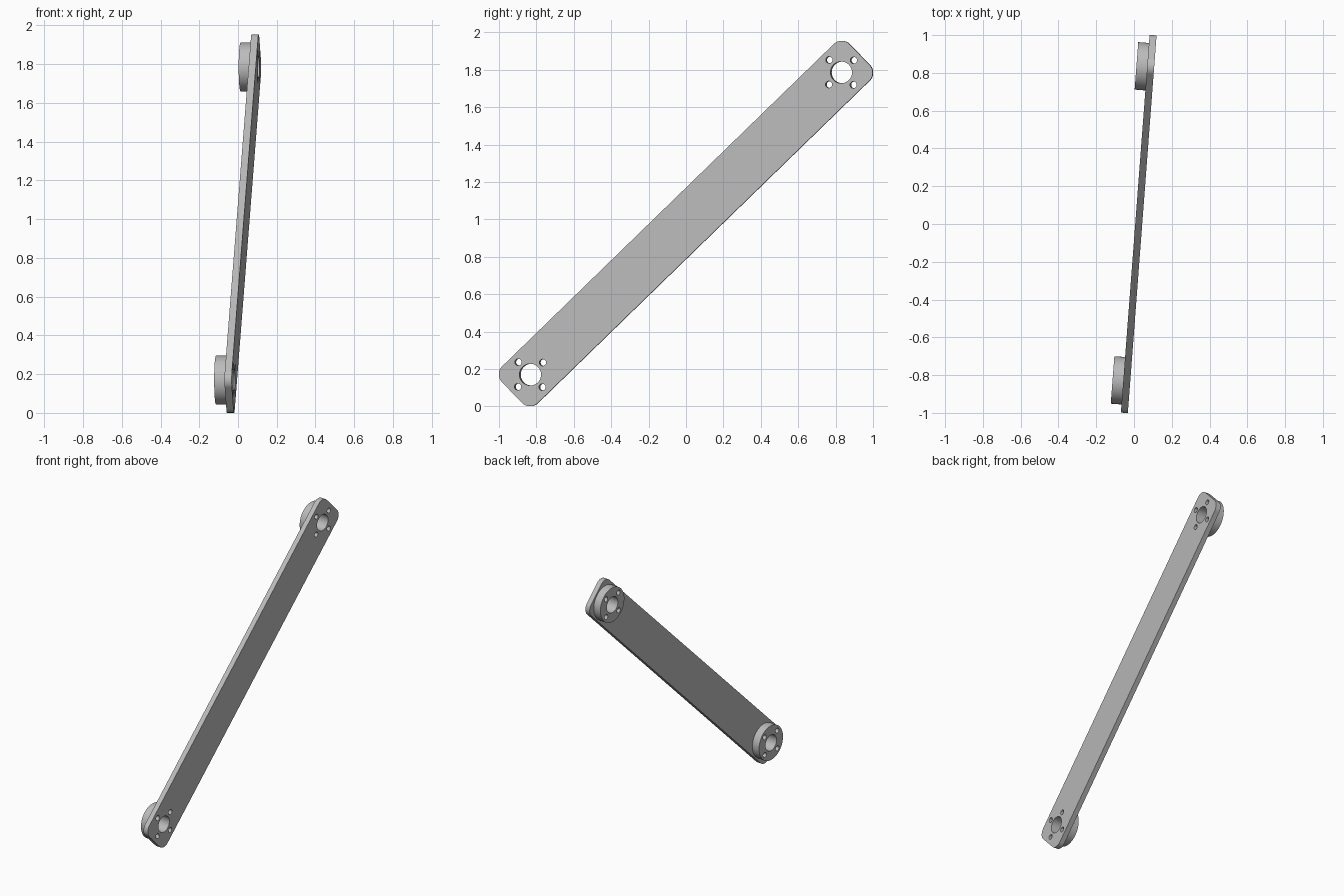
import bpy, bmesh, math
from mathutils import Matrix, Vector

cube = bpy.data.objects.get("Cube")
if cube:
    bpy.data.objects.remove(cube, do_unlink=True)

HALF_SPAN = 1.161     # bar centre to each hub centre
HALF_WIDTH = 0.137
CORNER = 0.06
PLATE = 0.037
HUB_DEPTH = 0.057
HUB_RADIUS = 0.126
BORE = 0.058
BOLT = 0.018
BOLT_CIRCLE = 0.093

grey = bpy.data.materials.new("metal_grey")
grey.use_nodes = True
colour = (0.5, 0.5, 0.5, 1)
grey.diffuse_color = colour
grey.node_tree.nodes["Principled BSDF"].inputs["Base Color"].default_value = colour

# Bar frame: local x runs along the bar, local z is the plate normal
lean = Matrix.Rotation(math.radians(-4.35), 4, 'Z')
slope = math.radians(44.1)
along = Vector((0, math.cos(slope), math.sin(slope)))
normal = Vector((1, 0, 0))
across = normal.cross(along)
axes = Matrix((along, across, normal)).transposed().to_4x4()
FRAME = Matrix.Translation((0.025, 0, 0.9775)) @ lean @ axes


def arc(cx, cy, radius, start, sweep, steps):
    return [(cx + radius * math.cos(start + sweep * i / steps),
             cy + radius * math.sin(start + sweep * i / steps)) for i in range(steps + 1)]


def circle(cx, cy, radius, sides):
    return arc(cx, cy, radius, 0, math.tau, sides)[:-1]


def hub_holes(cx):
    # Central bore with four bolt holes around it
    loops = [circle(cx, 0, BORE, 48)]
    for x, y in circle(cx, 0, BOLT_CIRCLE, 4):
        loops.append(circle(x, y, BOLT, 24))
    return loops


def extruded(name, loops, low, high):
    # Flat outline with holes, thickened between two heights
    curve = bpy.data.curves.new(name + "_profile", 'CURVE')
    curve.dimensions = '2D'
    curve.fill_mode = 'BOTH'
    curve.extrude = (high - low) / 2
    for loop in loops:
        spline = curve.splines.new('POLY')
        spline.points.add(len(loop) - 1)
        for point, (x, y) in zip(spline.points, loop):
            point.co = (x, y, 0, 1)
        spline.use_cyclic_u = True
    helper = bpy.data.objects.new(name + "_profile", curve)
    bpy.context.collection.objects.link(helper)
    graph = bpy.context.evaluated_depsgraph_get()
    mesh = bpy.data.meshes.new_from_object(helper.evaluated_get(graph))
    bpy.data.objects.remove(helper, do_unlink=True)

    bm = bmesh.new()
    bm.from_mesh(mesh)
    bmesh.ops.remove_doubles(bm, verts=bm.verts, dist=0.00001)
    bmesh.ops.translate(bm, verts=bm.verts, vec=(0, 0, (low + high) / 2))
    bmesh.ops.recalc_face_normals(bm, faces=bm.faces)
    bm.to_mesh(mesh)
    bm.free()

    mesh.materials.clear()
    mesh.materials.append(grey)
    obj = bpy.data.objects.new(name, mesh)
    obj.matrix_world = FRAME
    bpy.context.collection.objects.link(obj)
    bpy.ops.object.select_all(action='DESELECT')
    obj.select_set(True)
    bpy.context.view_layer.objects.active = obj
    bpy.ops.object.shade_smooth_by_angle(angle=math.radians(30))
    return obj


# Rounded bar outline
ex = HALF_SPAN + HALF_WIDTH - CORNER
ey = HALF_WIDTH - CORNER
outline = []
for i, (sx, sy) in enumerate(((1, 1), (-1, 1), (-1, -1), (1, -1))):
    outline += arc(sx * ex, sy * ey, CORNER, i * math.pi / 2, math.pi / 2, 12)

half = PLATE / 2
extruded("bar_plate", [outline] + hub_holes(HALF_SPAN) + hub_holes(-HALF_SPAN), -half, half)

# Round hubs on the back of the plate
for name, cx in (("upper_hub", HALF_SPAN), ("lower_hub", -HALF_SPAN)):
    extruded(name, [circle(cx, 0, HUB_RADIUS, 64)] + hub_holes(cx), -half - HUB_DEPTH, -half)
